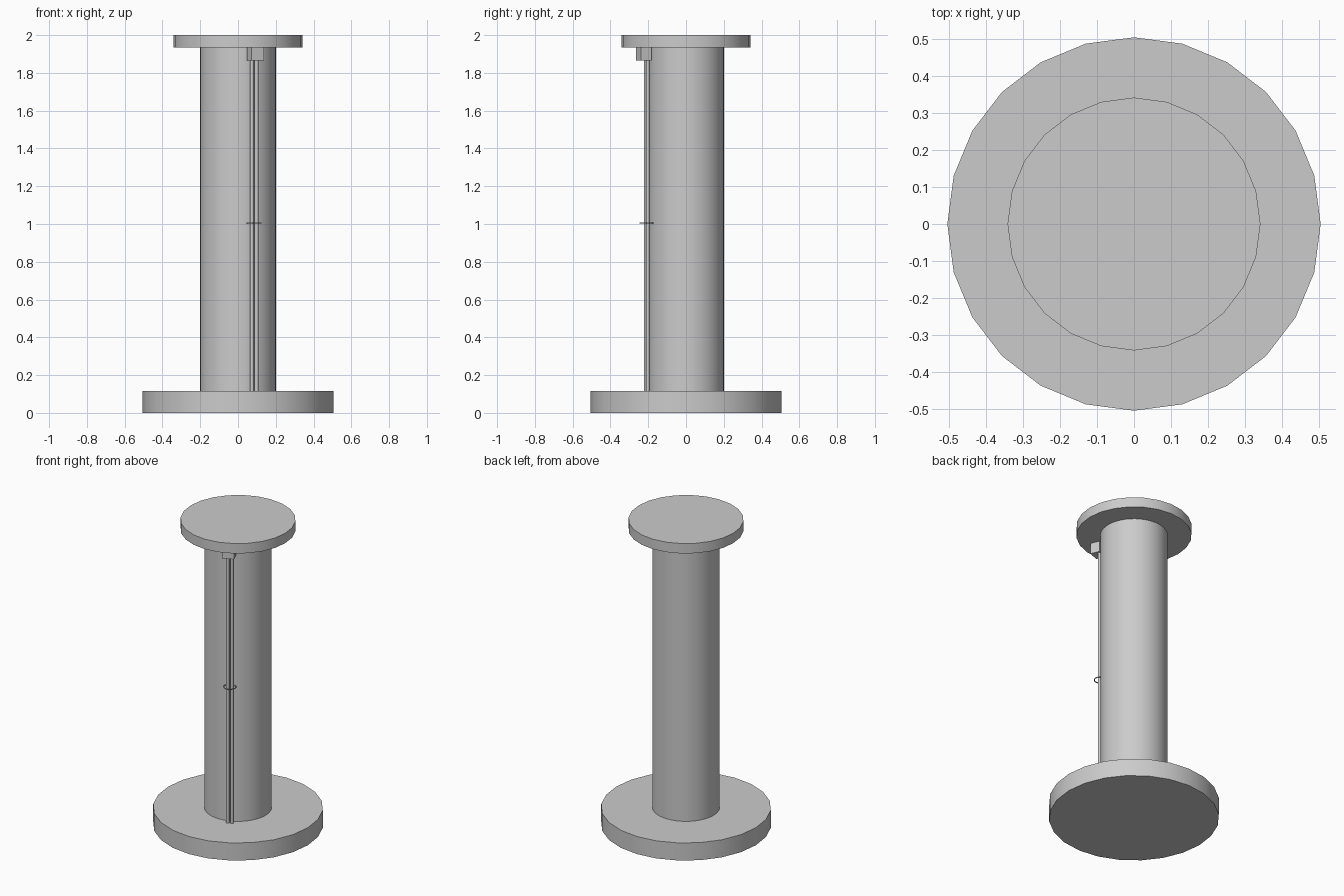
import bpy
from math import radians, sin, cos
from mathutils import Vector

old = bpy.data.objects.get("Cube")
if old:
    bpy.data.objects.remove(old, do_unlink=True)

# One plain grey
grey = bpy.data.materials.new("grey")
grey.use_nodes = True
grey.diffuse_color = (0.6, 0.6, 0.6, 1)
grey.node_tree.nodes["Principled BSDF"].inputs["Base Color"].default_value = (0.6, 0.6, 0.6, 1)


def finish(name):
    obj = bpy.context.object
    obj.name = name
    obj.data.materials.append(grey)
    bpy.ops.object.shade_smooth_by_angle(angle=radians(40))
    return obj


def cylinder(name, radius, bottom, top, sides, x=0, y=0):
    bpy.ops.mesh.primitive_cylinder_add(
        vertices=sides, radius=radius, depth=top - bottom,
        location=(x, y, (bottom + top) / 2))
    return finish(name)


BASE_TOP, CAP_BOTTOM, BLOCK_BOTTOM = 0.115, 1.935, 1.865

# Round base, column and cap
cylinder("base", 0.505, 0, BASE_TOP, 24)
cylinder("column", 0.2, BASE_TOP, CAP_BOTTOM, 48)
cylinder("cap", 0.342, CAP_BOTTOM, 2, 24)

# The cord fittings sit on the column's front left, turned to face outward
turn = radians(22.5)
outward = Vector((sin(turn), -cos(turn), 0))
along = Vector((cos(turn), sin(turn), 0))
cord_centre = outward * 0.224

# Mounting block under the cap
bpy.ops.mesh.primitive_cube_add(size=1, location=outward * 0.242 + Vector((0, 0, 1.9)),
                                rotation=(0, 0, turn))
bpy.context.object.scale = (0.072, 0.06, CAP_BOTTOM - BLOCK_BOTTOM)
finish("mounting_block")

# Pair of hanging cords
for side, name in ((-1, "right_cord"), (1, "left_cord")):
    spot = cord_centre + along * side * 0.013
    cylinder(name, 0.0105, BASE_TOP, BLOCK_BOTTOM, 12, spot.x, spot.y)

# Thin ring around the cords
bpy.ops.mesh.primitive_torus_add(major_radius=0.037, minor_radius=0.003,
                                 major_segments=24, minor_segments=8,
                                 location=cord_centre + Vector((0, 0, 1.005)))
finish("cord_ring")
